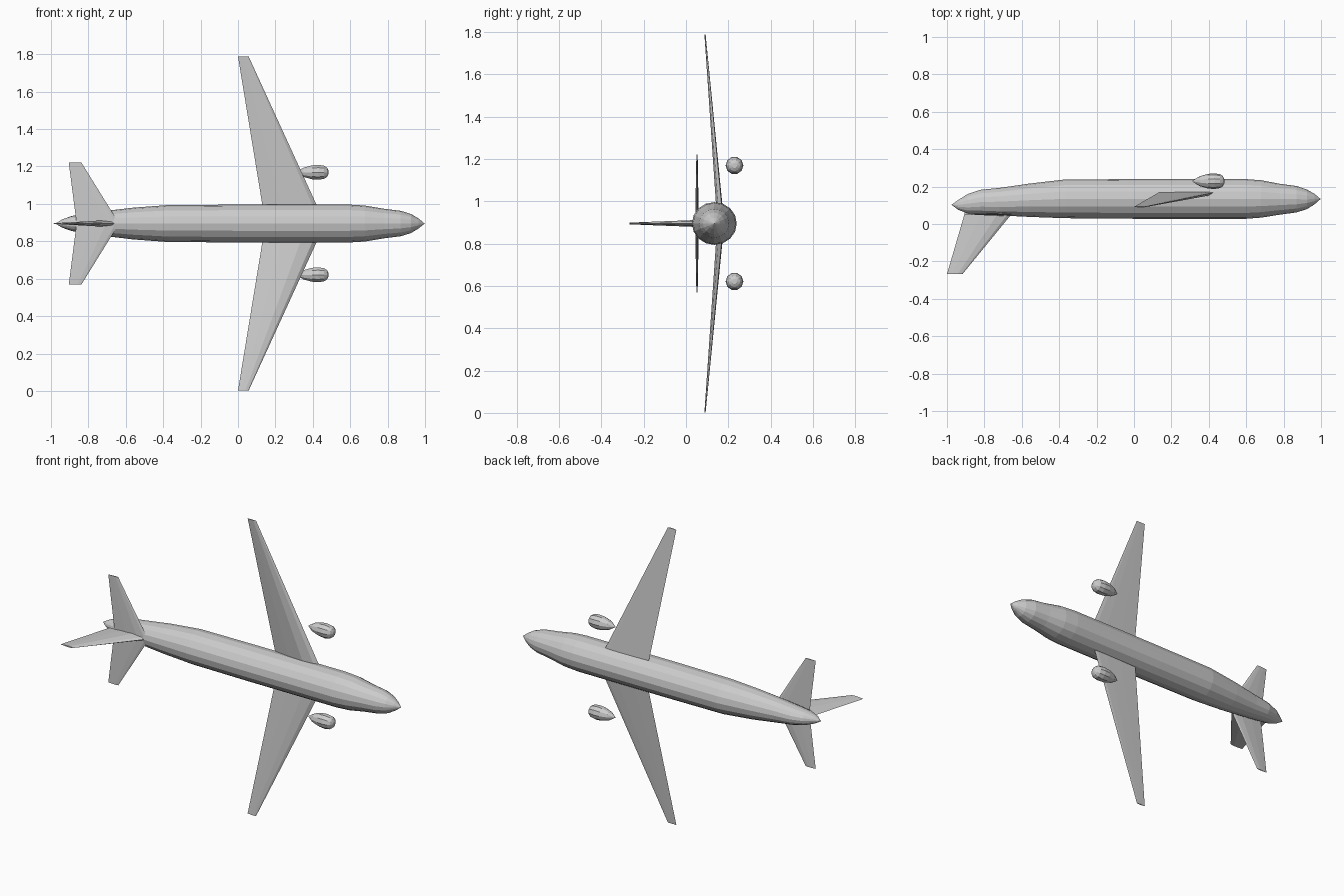
import bpy
import bmesh
from math import cos, sin, pi

if "Cube" in bpy.data.objects:
    bpy.data.objects.remove(bpy.data.objects["Cube"])

CZ = 0.895  # height of the aircraft centre line (its up direction is -y)


def build(name, rings):
    """Skin a list of equal-length point rings and cap both ends."""
    bm = bmesh.new()
    loops = [[bm.verts.new(p) for p in ring] for ring in rings]
    n = len(loops[0])
    for a, b in zip(loops, loops[1:]):
        for i in range(n):
            j = (i + 1) % n
            bm.faces.new((a[i], a[j], b[j], b[i]))
    bm.faces.new(loops[0])
    bm.faces.new(loops[-1])
    bmesh.ops.remove_doubles(bm, verts=bm.verts, dist=1e-5)
    bmesh.ops.recalc_face_normals(bm, faces=bm.faces)
    mesh = bpy.data.meshes.new(name)
    bm.to_mesh(mesh)
    bm.free()
    obj = bpy.data.objects.new(name, mesh)
    bpy.context.collection.objects.link(obj)
    return obj


def body(name, sections, z, sides):
    """Round body along x from (x, y_low, y_high, half_width) sections."""
    rings = []
    for x, lo, hi, w in sections:
        rings.append([(x, (lo + hi) / 2 + (hi - lo) / 2 * cos(2 * pi * i / sides),
                       z + w * sin(2 * pi * i / sides)) for i in range(sides)])
    return build(name, rings)


# Airfoil: (chord fraction from the trailing edge, upper, lower thickness)
FOIL = [(0, 0, 0), (0.35, 0.65, 0.1), (0.7, 1, 0.15), (0.92, 0.6, 0.12), (1, 0, 0)]


def foil(x0, x1, thick, place, symmetric=False):
    """Closed airfoil outline; place(x, t) maps it into space."""
    upper = [(c, u / 2 if symmetric else u) for c, u, l in FOIL]
    lower = [(c, -u / 2 if symmetric else -l) for c, u, l in FOIL[-2:0:-1]]
    return [place(x0 + (x1 - x0) * c, t * thick) for c, t in upper + lower]


# Fuselage, tail to nose
body("fuselage", [
    (-0.975, 0.102, 0.104, 0.001), (-0.94, 0.076, 0.128, 0.022),
    (-0.89, 0.057, 0.160, 0.040), (-0.82, 0.052, 0.183, 0.053),
    (-0.72, 0.046, 0.193, 0.066), (-0.56, 0.038, 0.216, 0.085),
    (-0.37, 0.031, 0.238, 0.099), (0.0, 0.028, 0.240, 0.101),
    (0.6, 0.028, 0.240, 0.101), (0.68, 0.034, 0.234, 0.096),
    (0.78, 0.050, 0.215, 0.079), (0.87, 0.062, 0.203, 0.068),
    (0.925, 0.080, 0.184, 0.051), (0.965, 0.105, 0.161, 0.027),
    (0.997, 0.133, 0.135, 0.001)], CZ, 16)

for side, s in (("upper", 1), ("lower", -1)):
    # Main wing, swept and tapered
    build(side + "_wing", [
        foil(0.147, 0.466, 0.030, lambda x, t: (x, 0.176 - t, CZ)),
        foil(0.130, 0.420, 0.026, lambda x, t: (x, 0.167 - t, CZ + s * 0.1)),
        foil(0.0, 0.057, 0.005, lambda x, t: (x, 0.092 - t, CZ + s * 0.893))])
    # Tailplane
    build(side + "_tailplane", [
        foil(-0.863, -0.635, 0.018, lambda x, t: (x, 0.052 - t, CZ), True),
        foil(-0.905, -0.838, 0.006, lambda x, t: (x, 0.052 - t, CZ + s * 0.327), True)])
    # Engine pod
    body(side + "_engine", [
        (x, 0.229 - r, 0.229 + r, r) for x, r in
        ((0.313, 0.002), (0.35, 0.026), (0.395, 0.039), (0.43, 0.042),
         (0.46, 0.037), (0.475, 0.027), (0.483, 0.012))], CZ + s * 0.274, 10)

# Tail fin
build("tail_fin", [
    foil(-0.90, -0.61, 0.036, lambda x, t: (x, 0.08, CZ + t), True),
    foil(-0.91, -0.665, 0.032, lambda x, t: (x, 0.04, CZ + t), True),
    foil(-1.0, -0.917, 0.008, lambda x, t: (x, -0.268, CZ + t), True)])
